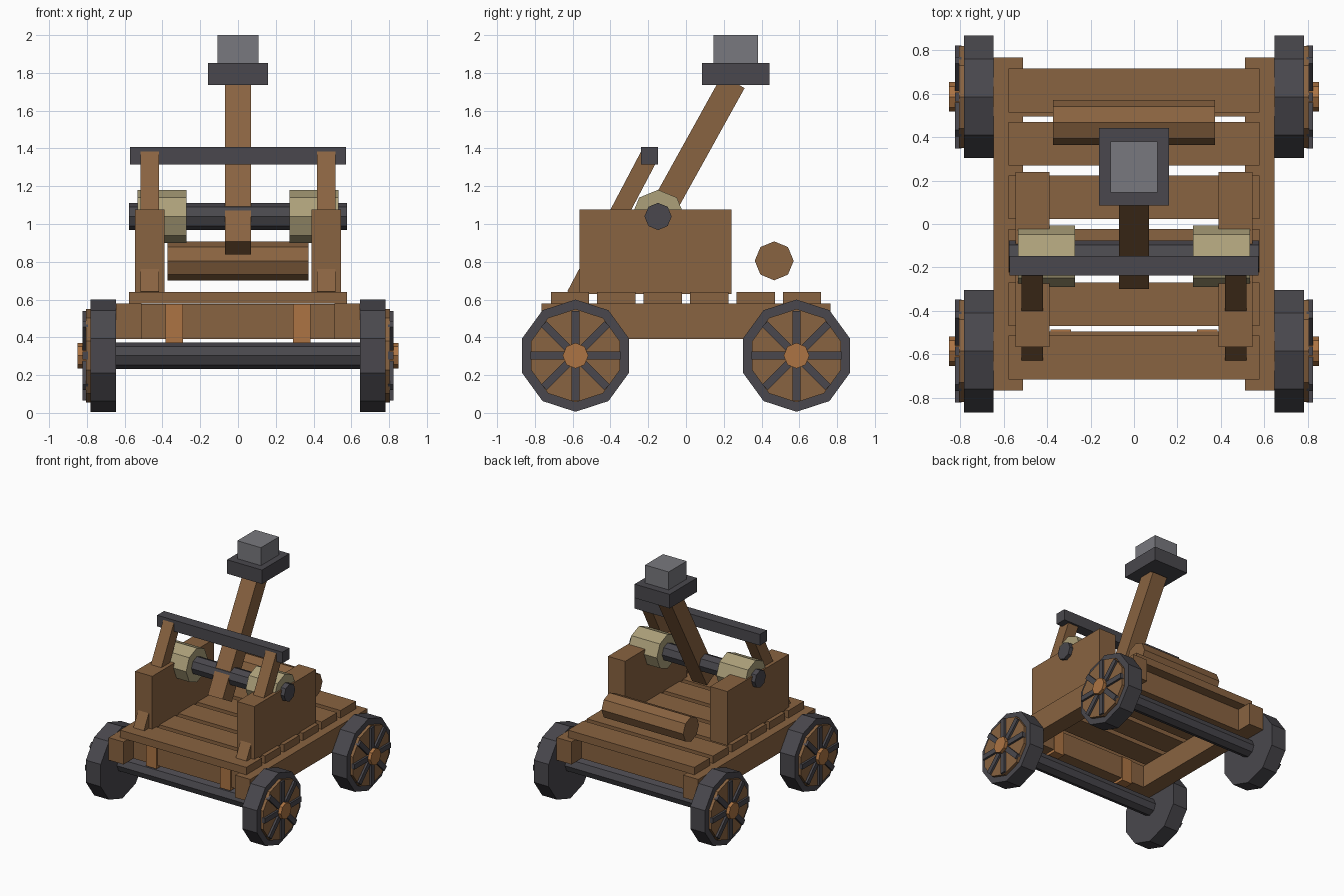
import bpy
import bmesh
import math
from mathutils import Matrix, Vector

if "Cube" in bpy.data.objects:
    bpy.data.objects.remove(bpy.data.objects["Cube"])


def material(name, rgb):
    m = bpy.data.materials.new(name)
    m.diffuse_color = (*rgb, 1.0)
    m.use_nodes = True
    m.node_tree.nodes["Principled BSDF"].inputs["Base Color"].default_value = m.diffuse_color
    return m


WOOD = material("brown wood", (0.250, 0.125, 0.052))
PALE_WOOD = material("orange wood", (0.413, 0.174, 0.056))
IRON = material("dark iron", (0.067, 0.064, 0.074))
STONE = material("grey stone", (0.190, 0.190, 0.209))
ROPE = material("tan rope", (0.413, 0.352, 0.195))


def finish(bm, name, mat):
    bmesh.ops.recalc_face_normals(bm, faces=bm.faces)
    mesh = bpy.data.meshes.new(name)
    bm.to_mesh(mesh)
    bm.free()
    mesh.materials.append(mat)
    obj = bpy.data.objects.new(name, mesh)
    bpy.context.collection.objects.link(obj)
    return obj


def box(name, mat, x, y, z):
    """Box from (min, max) ranges."""
    bm = bmesh.new()
    size = [r[1] - r[0] for r in (x, y, z)]
    mid = [(r[0] + r[1]) / 2 for r in (x, y, z)]
    bmesh.ops.create_cube(bm, size=1.0, matrix=Matrix.Translation(mid) @ Matrix.Diagonal((*size, 1)))
    return finish(bm, name, mat)


def beam(name, mat, x, width, start, end, thick):
    """Square-ended beam between two (y, z) points."""
    a, b = Vector((x, *start)), Vector((x, *end))
    d = b - a
    tilt = math.atan2(-d.y, d.z)
    bm = bmesh.new()
    bmesh.ops.create_cube(bm, size=1.0, matrix=Matrix.Translation((a + b) / 2)
                          @ Matrix.Rotation(tilt, 4, 'X')
                          @ Matrix.Diagonal((width, thick, d.length, 1)))
    return finish(bm, name, mat)


def prism(name, mat, x, y, z, r, sides=8):
    """Prism along x with one corner pointing up."""
    bm = bmesh.new()
    rings = []
    for px in x:
        rings.append([bm.verts.new((px, y + r * math.sin(math.tau * i / sides),
                                    z + r * math.cos(math.tau * i / sides)))
                      for i in range(sides)])
    for i in range(sides):
        j = (i + 1) % sides
        bm.faces.new((rings[0][i], rings[0][j], rings[1][j], rings[1][i]))
    bm.faces.new(rings[0])
    bm.faces.new(rings[1])
    return finish(bm, name, mat)


def side(s, a, b):
    return tuple(sorted((s * a, s * b)))


WZ = 0.303   # wheel centre height

# Running gear: axles and wheels
for wy in (-0.585, 0.585):
    prism("wheel_axle", IRON, (-0.66, 0.66), wy, WZ, 0.07)
    for s in (-1, 1):
        prism("wheel_rim", IRON, side(s, 0.647, 0.782), wy, WZ, 0.297, 10)
        prism("wheel_disc", WOOD, side(s, 0.77, 0.806), wy, WZ, 0.247, 10)
        for k in range(4):
            a = math.pi * k / 4
            dy, dz = 0.237 * math.sin(a), 0.237 * math.cos(a)
            beam("wheel_spoke", IRON, s * 0.808, 0.03, (wy - dy, WZ - dz), (wy + dy, WZ + dz), 0.042)
        prism("wheel_hub", PALE_WOOD, side(s, 0.77, 0.85), wy, WZ, 0.068)

# Chassis: rails, cross beams, front brackets
for s in (-1, 1):
    box("side_rail", WOOD, side(s, 0.51, 0.647), (-0.765, 0.765), (0.392, 0.578))
    box("cross_beam", WOOD, (-0.51, 0.51), side(s, 0.495, 0.635), (0.392, 0.577))
    box("axle_bracket", PALE_WOOD, side(s, 0.29, 0.385), (-0.65, -0.485), (0.37, 0.577))

# Deck planks
for i in range(6):
    y = -0.615 + i * 0.246
    box("deck_plank", WOOD, (-0.577, 0.577), (y - 0.101, y + 0.101), (0.578, 0.64))

# Side walls, leaning braces and rope bundles
for s in (-1, 1):
    box("side_wall", WOOD, side(s, 0.388, 0.545), (-0.565, 0.24), (0.63, 1.076))
    beam("wall_brace", WOOD, s * 0.468, 0.097, (-0.585, 0.62), (-0.194, 1.362), 0.098)
    prism("rope_bundle", ROPE, side(s, 0.272, 0.533), -0.148, 1.04, 0.141)

# Stop bar, pivot shaft and winding log
box("stop_bar", IRON, (-0.572, 0.572), (-0.238, -0.147), (1.315, 1.407))
prism("pivot_shaft", IRON, (-0.576, 0.576), -0.148, 1.04, 0.072)
prism("winding_log", WOOD, (-0.373, 0.373), 0.467, 0.805, 0.103)

# Throwing arm, cup and stone block
beam("throwing_arm", WOOD, 0, 0.136, (-0.238, 0.873), (0.25, 1.753), 0.138)
box("arm_cup", IRON, (-0.16, 0.16), (0.085, 0.442), (1.737, 1.852))
box("stone_block", STONE, (-0.108, 0.108), (0.145, 0.38), (1.85, 2.0))
